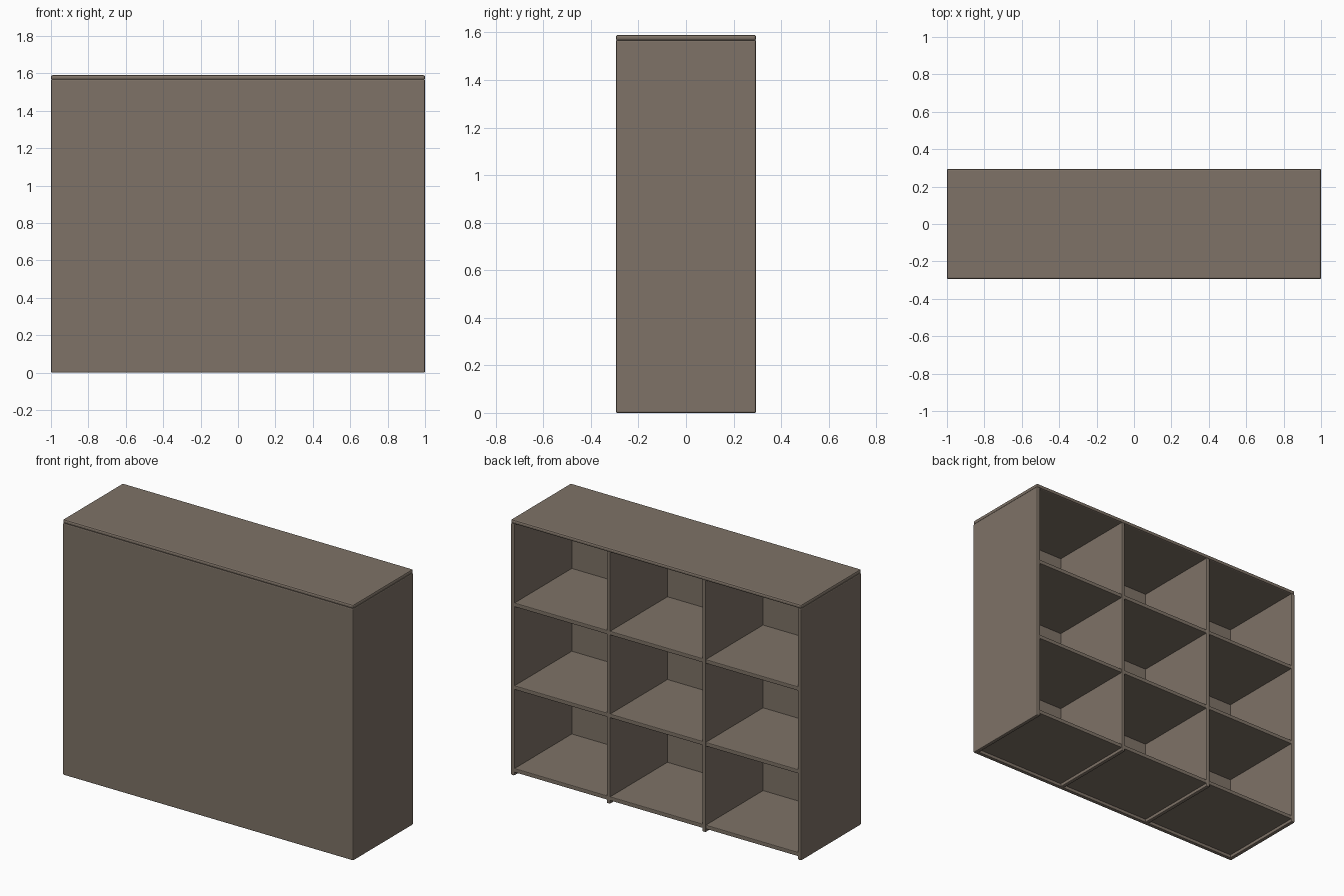
import bpy

if "Cube" in bpy.data.objects:
    bpy.data.objects.remove(bpy.data.objects["Cube"])

W, D, H = 2.0, 0.59, 1.59      # overall size
T = 0.025                      # board thickness
LIFT = 0.02                    # lowest shelf sits above the ground

mat = bpy.data.materials.new("brown_wood")
mat.diffuse_color = (0.21, 0.17, 0.135, 1)
mat.use_nodes = True
mat.node_tree.nodes["Principled BSDF"].inputs["Base Color"].default_value = mat.diffuse_color


def board(name, x, y, z, bevel=0.006):
    """Bevelled board spanning the (min, max) ranges on each axis."""
    bpy.ops.mesh.primitive_cube_add(size=1)
    ob = bpy.context.object
    ob.name = name
    for v in ob.data.vertices:
        v.co = [r[0] if c < 0 else r[1] for c, r in zip(v.co, (x, y, z))]
    mod = ob.modifiers.new("edge", 'BEVEL')
    mod.width = bevel
    mod.segments = 2
    ob.data.materials.append(mat)
    return ob


back_y = -D / 2 + T            # inner face of the closed panel
top_z = H - T                  # underside of the top

# Closed panel on the front (-y) and the top board
board("closed_panel", (-W / 2, W / 2), (-D / 2, back_y), (0, top_z + 0.003))
board("top_board", (-W / 2, W / 2), (-D / 2, D / 2), (top_z, H), 0.009)

# Uprights: two sides and two dividers, evenly spaced
pitch = (W - T) / 3
for i, name in enumerate(("side_left", "divider_left", "divider_right", "side_right")):
    x0 = -W / 2 + i * pitch
    board(name, (x0, x0 + T), (back_y - 0.02, D / 2), (0, top_z + 0.003))

# Shelves: bottom and two middle ones, running between the sides
rise = (top_z - LIFT) / 3
for i, name in enumerate(("bottom_shelf", "lower_shelf", "upper_shelf")):
    z0 = LIFT + i * rise
    board(name, (-W / 2 + T / 2, W / 2 - T / 2), (back_y - 0.01, D / 2 - 0.003),
          (z0, z0 + T), 0.004)
